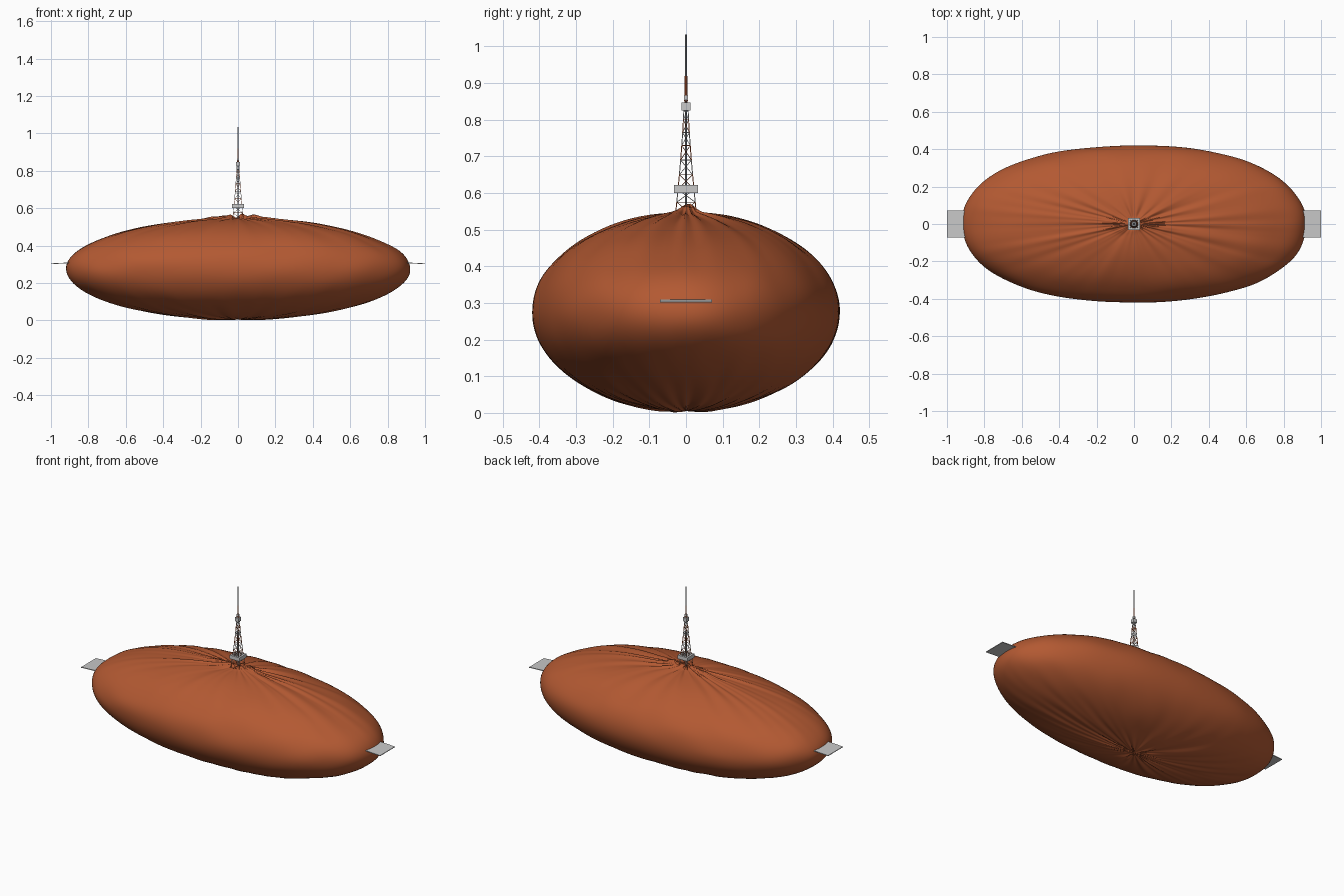
import bpy, bmesh, math
from mathutils import Vector, noise

if "Cube" in bpy.data.objects:
    bpy.data.objects.remove(bpy.data.objects["Cube"])


def material(name, rgb):
    m = bpy.data.materials.new(name)
    m.use_nodes = True
    m.diffuse_color = (*rgb, 1)
    m.node_tree.nodes["Principled BSDF"].inputs["Base Color"].default_value = (*rgb, 1)
    return m


RUST = material("rust brown", (0.45, 0.10, 0.032))
GREY = material("light grey", (0.58, 0.58, 0.58))
ORANGE = material("tower orange", (0.50, 0.10, 0.03))
STEEL = material("steel grey", (0.32, 0.33, 0.34))


def finish(bm, name, *mats, smooth=False):
    mesh = bpy.data.meshes.new(name)
    bm.to_mesh(mesh)
    bm.free()
    for m in mats:
        mesh.materials.append(m)
    for p in mesh.polygons:
        p.use_smooth = smooth
    ob = bpy.data.objects.new(name, mesh)
    bpy.context.collection.objects.link(ob)
    return ob


def box(bm, center, size, mat=0):
    new = bmesh.ops.create_cube(bm, size=1)["verts"]
    for v in new:
        v.co = Vector(center) + Vector(c * s for c, s in zip(v.co, size))
    for f in {f for v in new for f in v.link_faces}:
        f.material_index = mat


def strut(bm, a, b, r, mat=0, sides=4):
    a, b = Vector(a), Vector(b)
    axis = b - a
    new = bmesh.ops.create_cone(bm, cap_ends=True, segments=sides, radius1=r,
                                radius2=r, depth=axis.length)["verts"]
    turn = axis.to_track_quat("Z", "Y")
    for v in new:
        v.co = turn @ v.co + (a + b) / 2
    for f in {f for v in new for f in v.link_faces}:
        f.material_index = mat


# Wrinkled oval body, with rings packed toward the poles for the folds
bm = bmesh.new()
bmesh.ops.create_uvsphere(bm, u_segments=192, v_segments=110, radius=1)
for v in bm.verts:
    t = math.acos(max(-1, min(1, v.co.z))) / math.pi
    phi = math.pi * t - 0.35 * math.sin(2 * math.pi * t)
    ang = math.atan2(v.co.y, v.co.x)
    c, s = math.cos(ang), math.sin(ang)
    ring, up = math.sin(phi), math.cos(phi)
    fat = (abs(c) ** 2.2 + abs(s) ** 2.2) ** (-1 / 2.2)
    x, y = 0.92 * ring * fat * c, 0.42 * ring * fat * s
    z = 0.275 + 0.27 * up
    # Broad unevenness and radial folds
    lump = noise.noise(Vector((x * 4, y * 6, z * 8)))
    fold = noise.noise(Vector((c * 7, s * 7, ring * 1.5 + up)))
    fade = min(1, ring * 6) * max(0, 1 - ring) ** 0.7
    x *= 1 + 0.008 * lump
    y *= 1 + 0.012 * lump
    z += 0.011 * fold * fade + 0.004 * lump * ring
    # Raised crumpled ridge around the tower foot
    if up > 0:
        u, w = 0.96 * x - 0.27 * y, 0.27 * x + 0.96 * y
        bump = 0.6 + 0.8 * noise.noise(Vector((u * 22, w * 22, 3)))
        off = w - 0.025 * math.tanh(u * 20)
        z += 0.034 * bump * math.exp(-(off / 0.03) ** 2 - (u / 0.14) ** 2)
        z -= 0.015 * math.exp(-(x * x + y * y) / 0.0006)
    v.co = (x, y, max(z, 0))
finish(bm, "body", RUST, smooth=True)

# Flat end tabs, sloping very slightly outward
for name, side in (("left_tab", 1), ("right_tab", -1)):
    bm = bmesh.new()
    box(bm, (side * 0.92, 0, 0.307), (0.16, 0.142, 0.004))
    for v in bm.verts:
        v.co.z -= 0.05 * (abs(v.co.x) - 0.92)
    finish(bm, name, GREY)

# Lattice tower: legs, rails and crossed braces on four sides
levels = (0.53, 0.575, 0.61, 0.65, 0.69, 0.73, 0.765, 0.80, 0.83, 0.86)


def half_width(z):
    k = max(0, (0.92 - z) / 0.39)
    return 0.003 + 0.027 * k ** 1.6


def corners(z):
    h = half_width(z)
    return [Vector((a * h, b * h, z)) for a, b in ((1, 1), (-1, 1), (-1, -1), (1, -1))]


bm = bmesh.new()
for i, (low, high) in enumerate(zip(levels, levels[1:])):
    p, q = corners(low), corners(high)
    mat = i % 2
    for k in range(4):
        n = (k + 1) % 4
        strut(bm, p[k], q[k], 0.0018, mat)
        strut(bm, q[k], q[n], 0.0011, mat)
        strut(bm, p[k], q[n], 0.0009, mat)
        strut(bm, p[n], q[k], 0.0009, mat)
strut(bm, (0, 0, 0.53), (0, 0, 0.86), 0.0022, 2, 6)
finish(bm, "lattice_tower", ORANGE, GREY, STEEL)

# Main deck as a hollow square gallery, and a small upper deck
bm = bmesh.new()
for s in (1, -1):
    box(bm, (0, s * 0.0265, 0.611), (0.066, 0.013, 0.022))
    box(bm, (s * 0.0265, 0, 0.611), (0.013, 0.04, 0.022))
finish(bm, "main_deck", GREY)
bm = bmesh.new()
box(bm, (0, 0, 0.836), (0.024, 0.024, 0.022))
box(bm, (0, 0, 0.86), (0.012, 0.012, 0.012))
finish(bm, "upper_deck", GREY)

# Mast: painted lower length and slim steel antenna
bm = bmesh.new()
strut(bm, (0, 0, 0.86), (0, 0, 0.92), 0.0036, 0, 8)
strut(bm, (0, 0, 0.92), (0, 0, 1.033), 0.0026, 1, 8)
finish(bm, "mast", ORANGE, STEEL)
